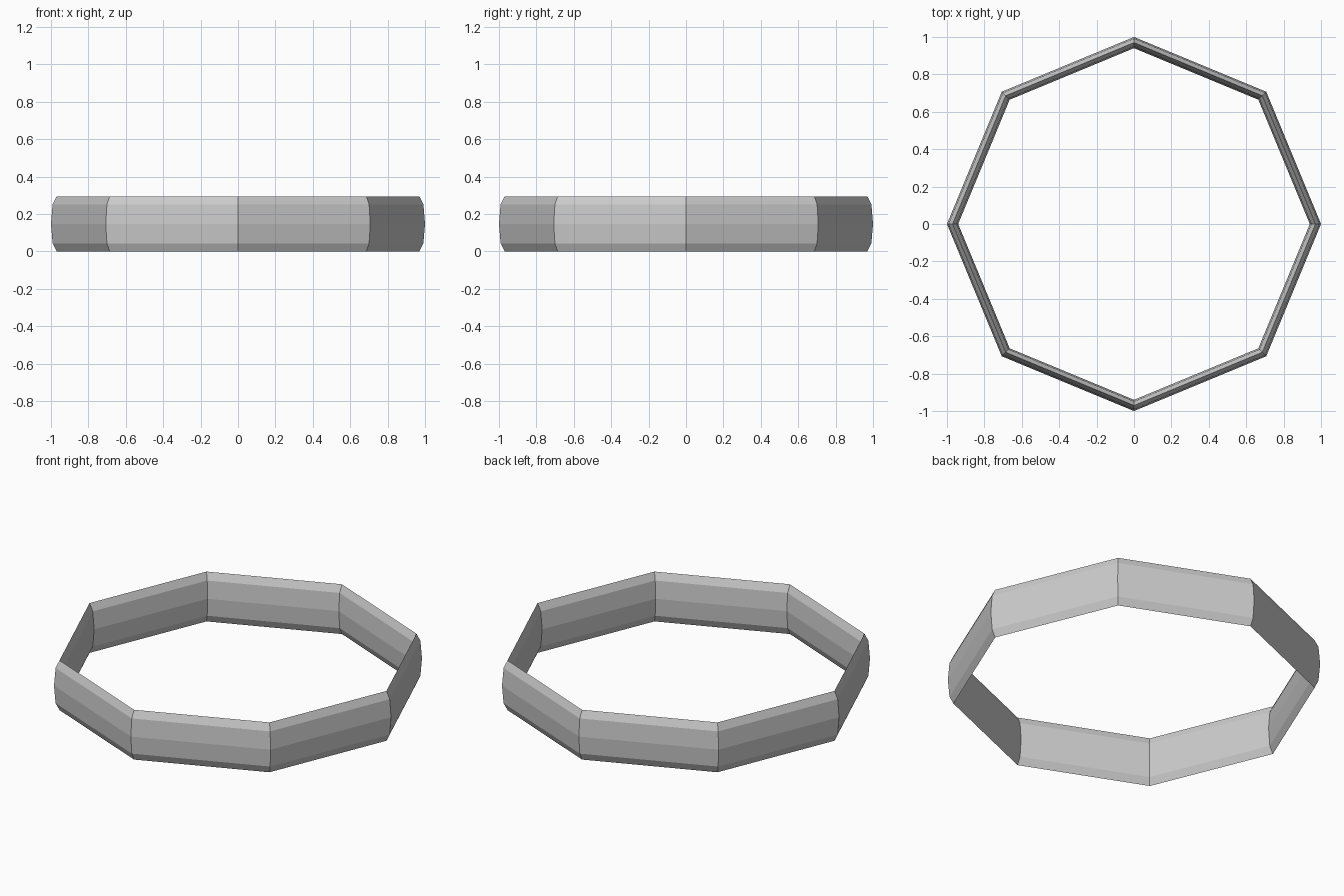
import bpy
import bmesh
from math import cos, sin, tau

cube = bpy.data.objects.get("Cube")
if cube:
    bpy.data.objects.remove(cube, do_unlink=True)

# Plain grey material
grey = bpy.data.materials.new("plain_grey")
grey.use_nodes = True
colour = (0.6, 0.6, 0.6, 1)
grey.diffuse_color = colour
grey.node_tree.nodes["Principled BSDF"].inputs["Base Color"].default_value = colour

SIDES = 8
RADIUS, HALF_WIDTH, HALF_HEIGHT = 0.97, 0.03, 0.147

# Eight-sided band: a tall oval section carried around an octagon
bm = bmesh.new()
rings = []
for i in range(SIDES):
    turn = tau * i / SIDES
    ring = []
    for j in range(SIDES):
        a = tau * j / SIDES
        r = RADIUS + HALF_WIDTH * cos(a)
        ring.append(bm.verts.new((r * cos(turn), r * sin(turn),
                                  HALF_HEIGHT * (1 + sin(a)))))
    rings.append(ring)

for i, ring in enumerate(rings):
    following = rings[(i + 1) % SIDES]
    for j in range(SIDES):
        k = (j + 1) % SIDES
        bm.faces.new((ring[j], following[j], following[k], ring[k]))
bmesh.ops.recalc_face_normals(bm, faces=bm.faces)

mesh = bpy.data.meshes.new("octagonal_band")
bm.to_mesh(mesh)
bm.free()
mesh.materials.append(grey)
band = bpy.data.objects.new("octagonal_band", mesh)
bpy.context.collection.objects.link(band)
